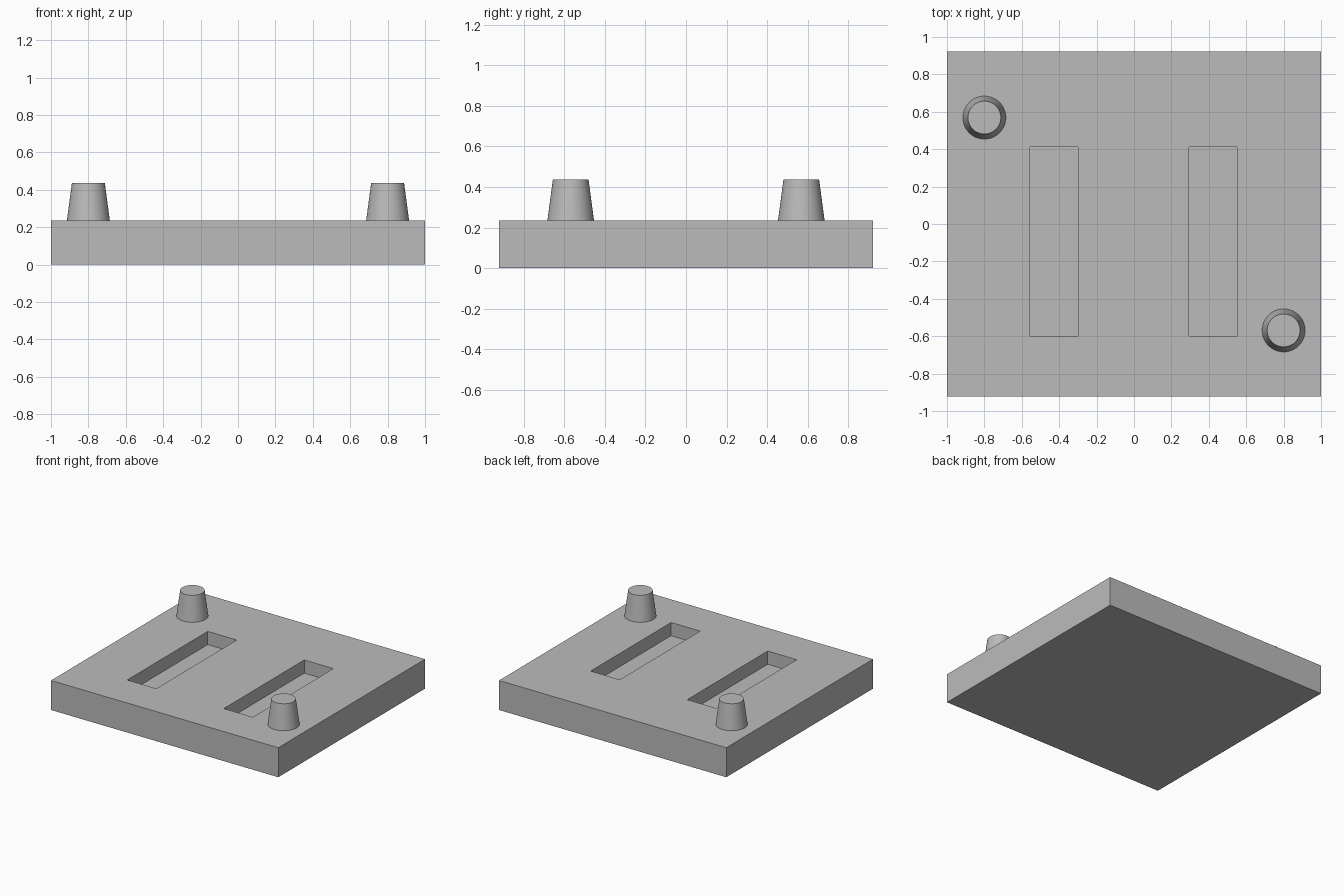
import bpy
import math

if "Cube" in bpy.data.objects:
    bpy.data.objects.remove(bpy.data.objects["Cube"], do_unlink=True)

HALF_Y = 0.922
SLAB_H = 0.235
POST_H = 0.202
SLOT_DEPTH = 0.105

# One flat grey for everything
grey = bpy.data.materials.new("plain_grey")
grey.use_nodes = True
colour = (0.5, 0.5, 0.5, 1)
grey.diffuse_color = colour
grey.node_tree.nodes["Principled BSDF"].inputs["Base Color"].default_value = colour


def box(name, low, high):
    """Axis-aligned box between two corners."""
    bpy.ops.mesh.primitive_cube_add(size=1)
    obj = bpy.context.object
    obj.name = name
    for v in obj.data.vertices:
        v.co = [h if c > 0 else l for c, l, h in zip(v.co, low, high)]
    obj.data.materials.append(grey)
    return obj


# Base slab
slab = box("base_slab", (-1, -HALF_Y, 0), (1, HALF_Y, SLAB_H))

# Two blind slots cut into the top
for side, x in (("right", -0.427), ("left", 0.423)):
    cutter = box(side + "_slot_cutter",
                 (x - 0.128, -0.6, SLAB_H - SLOT_DEPTH),
                 (x + 0.128, 0.412, SLAB_H + 0.1))
    cutter.hide_render = True
    cut = slab.modifiers.new(side + "_slot", "BOOLEAN")
    cut.operation = "DIFFERENCE"
    cut.solver = "EXACT"
    cut.object = cutter
    bpy.context.view_layer.objects.active = slab
    bpy.ops.object.modifier_apply(modifier=cut.name)
    bpy.data.objects.remove(cutter, do_unlink=True)

# Tapered locating pegs at opposite corners
for name, side in (("back_right_peg", -1), ("front_left_peg", 1)):
    bpy.ops.mesh.primitive_cone_add(
        vertices=64, radius1=0.115, radius2=0.088, depth=POST_H,
        location=(0.8 * side, -0.569 * side, SLAB_H + POST_H / 2))
    peg = bpy.context.object
    peg.name = name
    peg.data.materials.append(grey)
    bpy.ops.object.shade_smooth_by_angle(angle=math.radians(30))
